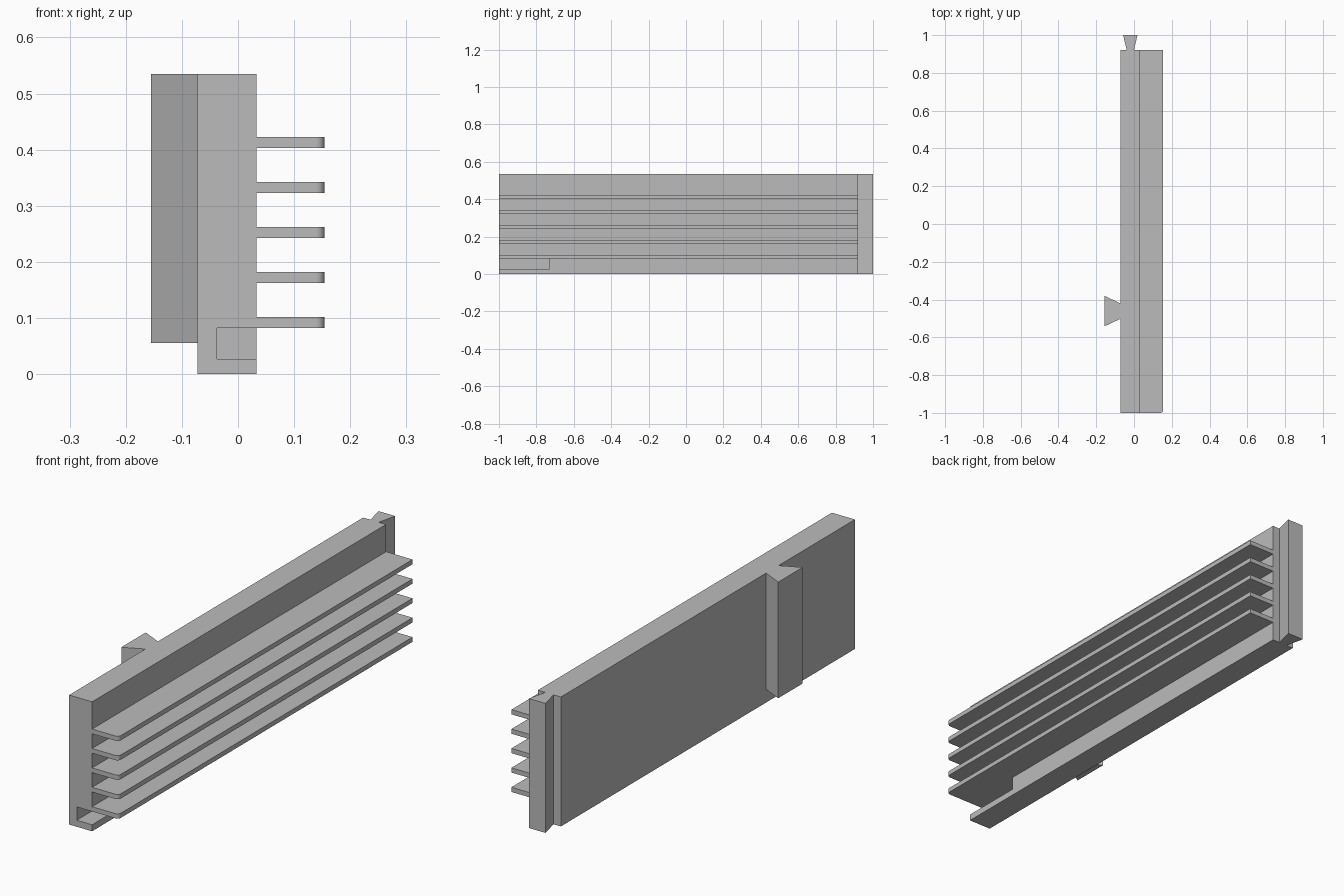
import bpy, bmesh, math

if "Cube" in bpy.data.objects:
    bpy.data.objects.remove(bpy.data.objects["Cube"], do_unlink=True)

grey = bpy.data.materials.new("plain grey")
grey.use_nodes = True
colour = (0.5, 0.5, 0.5, 1)
grey.diffuse_color = colour
grey.node_tree.nodes["Principled BSDF"].inputs["Base Color"].default_value = colour

HEIGHT = 0.535
BACK, FRONT = 0.92, -1.0      # ends of the body along y
LEFT, RIGHT = 0.033, -0.072   # broad faces of the body along x


def prism(name, outline, z0, z1):
    """Extrude a plan outline of (x, y) points from z0 to z1."""
    bm = bmesh.new()
    face = bm.faces.new([bm.verts.new((x, y, z0)) for x, y in outline])
    top = bmesh.ops.extrude_face_region(bm, geom=[face])["geom"]
    verts = [v for v in top if isinstance(v, bmesh.types.BMVert)]
    bmesh.ops.translate(bm, verts=verts, vec=(0, 0, z1 - z0))
    bmesh.ops.recalc_face_normals(bm, faces=bm.faces)
    mesh = bpy.data.meshes.new(name)
    bm.to_mesh(mesh)
    bm.free()
    mesh.materials.append(grey)
    obj = bpy.data.objects.new(name, mesh)
    bpy.context.collection.objects.link(obj)
    return obj


def box(name, x0, x1, y0, y1, z0, z1):
    return prism(name, [(x0, y0), (x1, y0), (x1, y1), (x0, y1)], z0, z1)


# Main slab with a notch cut in its lower front corner
body = box("body", RIGHT, LEFT, FRONT, BACK, 0, HEIGHT)
cutter = box("notch_cutter", -0.037, LEFT + 0.05, FRONT - 0.05, -0.73, 0.027, 0.082)
cutter.hide_render = True
notch = body.modifiers.new("notch", "BOOLEAN")
notch.operation = "DIFFERENCE"
notch.solver = "EXACT"
notch.object = cutter
bpy.context.view_layer.objects.active = body
body.select_set(True)
bpy.ops.object.modifier_apply(modifier="notch")
bpy.data.objects.remove(cutter, do_unlink=True)

# Dovetail rail on the back end
mid = (LEFT + RIGHT) / 2
prism("end_dovetail", [(mid - 0.019, BACK), (mid + 0.019, BACK),
                       (mid + 0.038, 1), (mid - 0.038, 1)], 0, HEIGHT)

# Dovetail rail on the right face
mid = -0.461
prism("side_dovetail", [(RIGHT, mid - 0.041), (RIGHT, mid + 0.041),
                        (-0.155, mid + 0.08), (-0.155, mid - 0.08)], 0.055, HEIGHT)

# Row of fins, each with a rounded outer front corner
TIP, RADIUS = 0.154, 0.015
corner = []
for i in range(7):
    a = math.radians(-90 + 15 * i)
    corner.append((TIP - RADIUS + RADIUS * math.cos(a),
                   FRONT + RADIUS + RADIUS * math.sin(a)))
outline = [(LEFT, FRONT)] + corner + [(TIP, BACK), (LEFT, BACK)]
for n in range(5):
    z = 0.082 + 0.0802 * n
    fin = prism(f"fin_{n + 1}", outline, z, z + 0.0195)
    bpy.ops.object.select_all(action="DESELECT")
    fin.select_set(True)
    bpy.context.view_layer.objects.active = fin
    bpy.ops.object.shade_smooth_by_angle(angle=math.radians(30))
